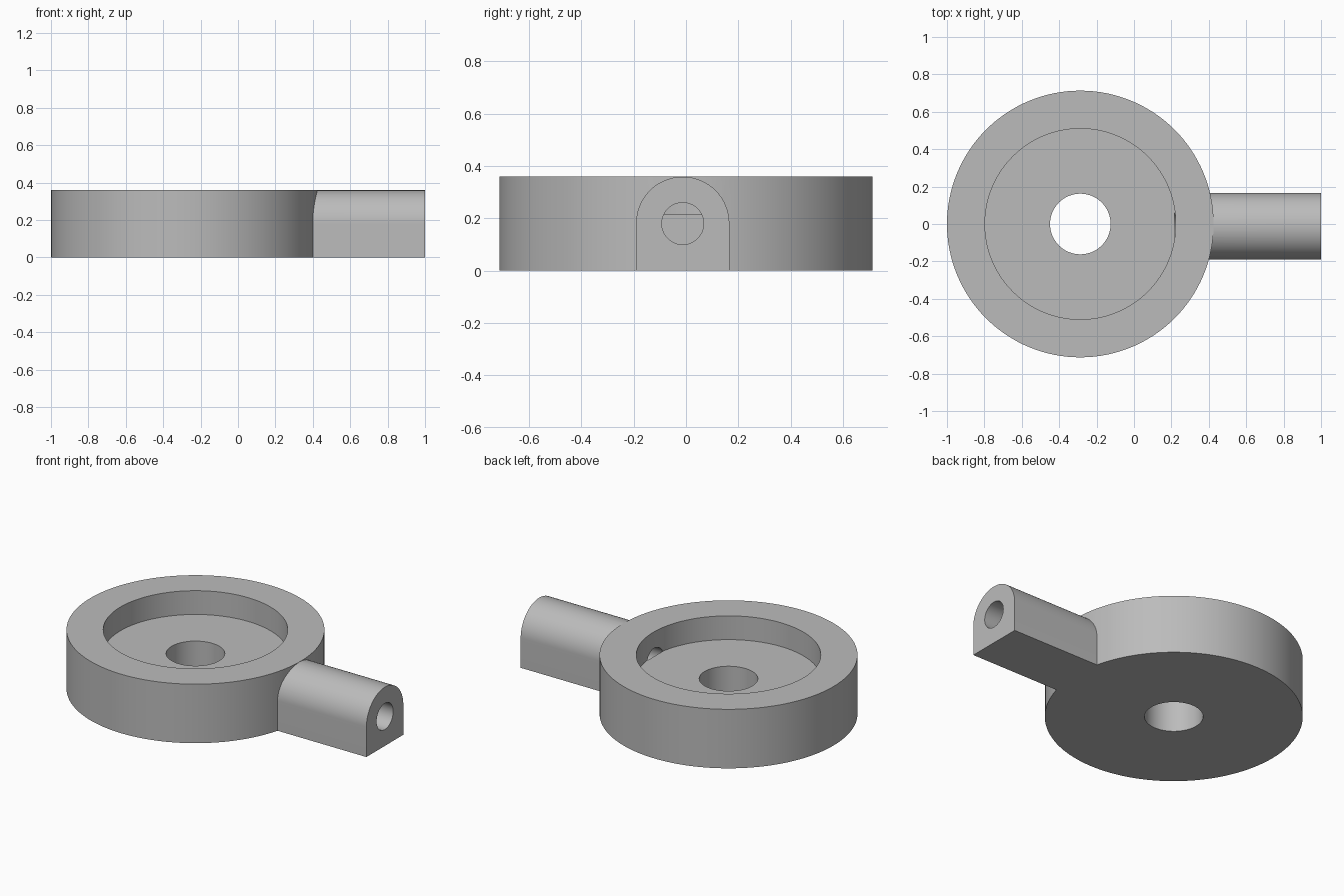
import bpy, bmesh
from math import pi, cos, sin, radians
from mathutils import Vector

if "Cube" in bpy.data.objects:
    bpy.data.objects.remove(bpy.data.objects["Cube"])

HEIGHT = 0.36
BODY_X, BODY_R = -0.287, 0.713
RECESS_R, FLOOR_Z, HOLE_R = 0.51, 0.215, 0.162
ARM_Y, ARM_R, BORE_R = -0.0125, 0.178, 0.08

grey = bpy.data.materials.new("plain_grey")
grey.use_nodes = True
grey.diffuse_color = (0.5, 0.5, 0.5, 1)
grey.node_tree.nodes["Principled BSDF"].inputs["Base Color"].default_value = (0.5, 0.5, 0.5, 1)


def make_object(name, bm):
    bmesh.ops.recalc_face_normals(bm, faces=bm.faces)
    mesh = bpy.data.meshes.new(name)
    bm.to_mesh(mesh)
    bm.free()
    mesh.materials.append(grey)
    obj = bpy.data.objects.new(name, mesh)
    bpy.context.collection.objects.link(obj)
    return obj


def lathe(name, profile, steps=128):
    """Closed (radius, z) profile turned about the body axis."""
    bm = bmesh.new()
    verts = [bm.verts.new((BODY_X + r, 0, z)) for r, z in profile]
    edges = [bm.edges.new((v, verts[i - 1])) for i, v in enumerate(verts)]
    bmesh.ops.spin(bm, geom=verts + edges, cent=(BODY_X, 0, 0), axis=(0, 0, 1),
                   angle=2 * pi, steps=steps, use_merge=True)
    bmesh.ops.remove_doubles(bm, verts=bm.verts, dist=1e-5)
    return make_object(name, bm)


def extrude_x(name, outline, x0, x1):
    """Solid with a (y, z) outline, running from x0 to x1."""
    bm = bmesh.new()
    face = bm.faces.new([bm.verts.new((x0, y, z)) for y, z in outline])
    geom = bmesh.ops.extrude_face_region(bm, geom=[face])["geom"]
    moved = [v for v in geom if isinstance(v, bmesh.types.BMVert)]
    bmesh.ops.translate(bm, verts=moved, vec=Vector((x1 - x0, 0, 0)))
    return make_object(name, bm)


def arc(radius, z, sweep, steps):
    return [(ARM_Y + radius * cos(sweep * i / steps), z + radius * sin(sweep * i / steps))
            for i in range(steps + 1)]


def boolean(target, other, operation):
    mod = target.modifiers.new(operation.lower(), "BOOLEAN")
    mod.object, mod.operation, mod.solver = other, operation, "EXACT"
    bpy.context.view_layer.objects.active = target
    bpy.ops.object.modifier_apply(modifier=mod.name)
    bpy.data.objects.remove(other)


# Round body with a recess and a central through hole
body = lathe("round_body", [(HOLE_R, 0), (BODY_R, 0), (BODY_R, HEIGHT), (RECESS_R, HEIGHT),
                            (RECESS_R, FLOOR_Z), (HOLE_R, FLOOR_Z)])

# Arched arm on the left side, sunk into the rim
arch = arc(ARM_R, HEIGHT - 0.001 - ARM_R, pi, 48)
arm = extrude_x("arm", arch + [(ARM_Y - ARM_R, 0), (ARM_Y + ARM_R, 0)], 0.32, 1)
boolean(body, arm, "UNION")

# Bore along the arm, opening into the recess
bore = extrude_x("bore_cutter", arc(BORE_R, 0.18, 2 * pi, 48)[:-1], 0.216, 1.1)
bore.hide_render = True
boolean(body, bore, "DIFFERENCE")

# Smooth curved walls, keep the rims sharp
bpy.ops.object.select_all(action="DESELECT")
body.select_set(True)
bpy.context.view_layer.objects.active = body
bpy.ops.object.shade_smooth_by_angle(angle=radians(30))
